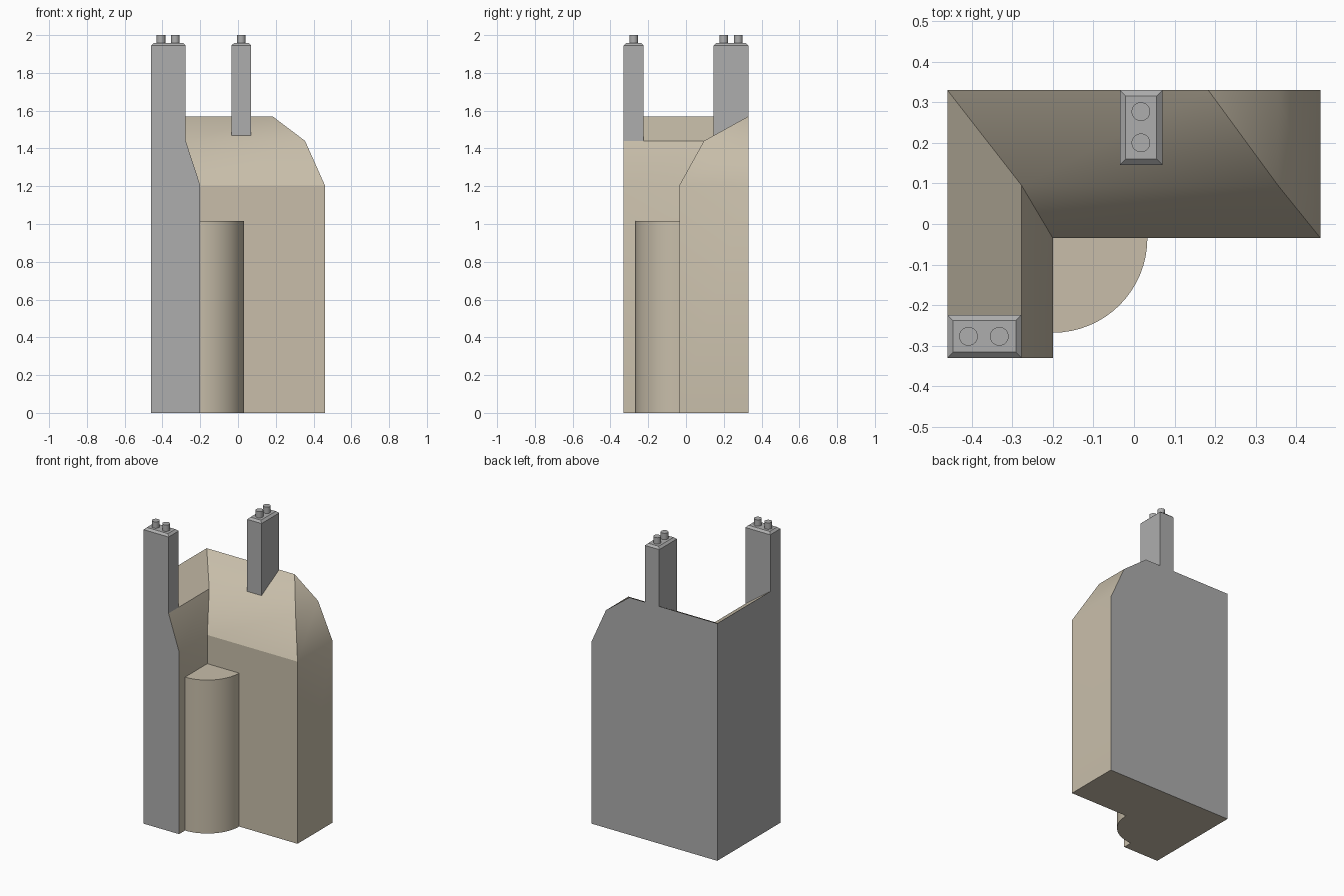
import bpy, bmesh, math
from mathutils import Matrix

if "Cube" in bpy.data.objects:
    bpy.data.objects.remove(bpy.data.objects["Cube"])

def material(name, rgb):
    m = bpy.data.materials.new(name)
    m.diffuse_color = (*rgb, 1)
    m.use_nodes = True
    m.node_tree.nodes["Principled BSDF"].inputs["Base Color"].default_value = m.diffuse_color
    return m

BEIGE = material("beige_stone", (0.578, 0.515, 0.402))
GREY = material("plain_grey", (0.423, 0.423, 0.423))

def finish(name, bm, mats, paint=None, keep_sharp=None):
    """Orient faces, smooth shallow edges, and store the part as an object."""
    bmesh.ops.recalc_face_normals(bm, faces=bm.faces)
    for f in bm.faces:
        f.smooth = True
        f.material_index = paint(f) if paint else 0
    for e in bm.edges:
        e.smooth = e.calc_face_angle(math.pi) < math.radians(35)
        if keep_sharp and keep_sharp(e):
            e.smooth = False
    me = bpy.data.meshes.new(name)
    bm.to_mesh(me)
    bm.free()
    for m in mats:
        me.materials.append(m)
    ob = bpy.data.objects.new(name, me)
    bpy.context.collection.objects.link(ob)
    return ob

X0, X1, Y0, Y1 = -0.46, 0.46, -0.33, 0.33
EAVE, BREAK, RIDGE = 1.205, 1.44, 1.57

# L-shaped house: each level is (inner corner x, inner corner y, right end x, z)
levels = [(-0.2, -0.035, X1, 0), (-0.2, -0.035, X1, EAVE),
          (-0.277, 0.095, 0.355, BREAK), (X0, Y1, 0.183, RIDGE)]
bm = bmesh.new()
rows = [[bm.verts.new(p) for p in ((vx, Y0, z), (vx, vy, z), (rx, vy, z), (rx, Y1, z))]
        for vx, vy, rx, z in levels]
top = rows[3]
bmesh.ops.weld_verts(bm, targetmap={top[3]: top[2]})
top[3] = top[2]
front_left = bm.verts.new((X0, Y0, 0))
back_left = bm.verts.new((X0, Y1, 0))
for lo, hi in zip(rows, rows[1:]):              # courtyard walls and mansard slopes
    for i in range(3):
        bm.faces.new(list(dict.fromkeys((lo[i], lo[i + 1], hi[i + 1], hi[i]))))
bm.faces.new([front_left] + [r[0] for r in rows])             # front party wall
bm.faces.new([back_left] + [r[3] for r in rows] + [top[1]])   # back party wall
bm.faces.new([front_left, back_left, top[1], top[0]])         # left party wall
bm.faces.new([front_left] + rows[0] + [back_left])            # underside

def party_wall(f):
    c, n = f.calc_center_median(), f.normal
    return int((abs(n.y) > 0.99 and abs(c.y) > 0.3) or n.x < -0.99)

def front_eave(e):
    return all(abs(v.co.z - EAVE) < 1e-4 and abs(v.co.y + 0.035) < 1e-4 for v in e.verts)

finish("house", bm, [BEIGE, GREY], party_wall, front_eave)

# Round stair tower in the inner corner
bm = bmesh.new()
bmesh.ops.create_cone(bm, cap_ends=True, segments=64, radius1=0.233, radius2=0.233,
                      depth=1.015, matrix=Matrix.Translation((-0.2, -0.035, 1.015 / 2)))
finish("stair_tower", bm, [BEIGE])

def roof_z(x, y):
    """Height of the upper roof slope under a chimney."""
    main = RIDGE - (Y1 - y) * (RIDGE - BREAK) / (Y1 - 0.095)
    wing = RIDGE - (x - X0) * (RIDGE - BREAK) / (-0.277 - X0)
    return max(main, wing)

def chimney(name, x0, x1, y0, y1, pots):
    """Shaft seated on the roof slope with a bevelled cap and two pots."""
    bm = bmesh.new()
    def ring(inset, z):
        a, b, c, d = x0 + inset, x1 - inset, y0 + inset, y1 - inset
        return [bm.verts.new((x, y, z if z else roof_z(x, y)))
                for x, y in ((a, c), (b, c), (b, d), (a, d))]
    rings = [ring(0, None), ring(0, 1.945), ring(0.014, 1.958)]
    for lo, hi in zip(rings, rings[1:]):
        for i in range(4):
            j = (i + 1) % 4
            bm.faces.new((lo[i], lo[j], hi[j], hi[i]))
    bm.faces.new(rings[0])
    bm.faces.new(rings[-1])
    finish(name, bm, [GREY], None, lambda e: True)
    for k, (x, y) in enumerate(pots):
        bm = bmesh.new()
        bmesh.ops.create_cone(bm, cap_ends=True, segments=32, radius1=0.023, radius2=0.023,
                              depth=0.05, matrix=Matrix.Translation((x, y, 1.975)))
        finish(f"{name}_pot_{k + 1}", bm, [GREY])

chimney("front_chimney", X0, -0.277, Y0, -0.224, [(-0.408, -0.277), (-0.332, -0.277)])
chimney("back_chimney", -0.035, 0.07, 0.146, Y1, [(0.017, 0.277), (0.017, 0.2)])
